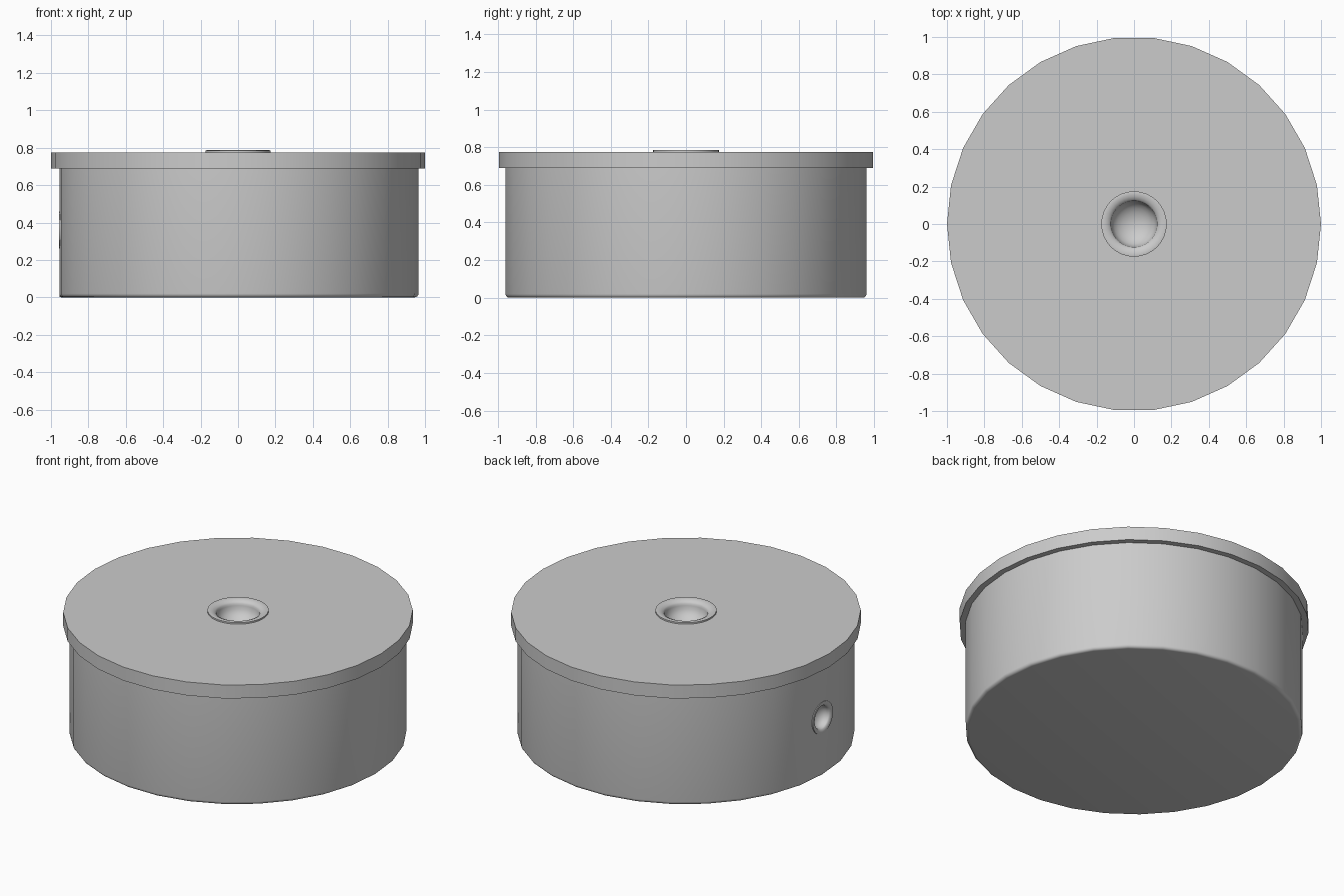
import bpy, bmesh
from math import cos, sin, pi, radians
from mathutils import Matrix

cube = bpy.data.objects.get("Cube")
if cube:
    bpy.data.objects.remove(cube, do_unlink=True)

grey = bpy.data.materials.new("plain grey")
grey.use_nodes = True
colour = (0.6, 0.6, 0.6, 1)
grey.diffuse_color = colour
grey.node_tree.nodes["Principled BSDF"].inputs["Base Color"].default_value = colour


def lathe(name, profile, sides, matrix=Matrix()):
    """Turn an (r, z) profile around z; list it from the outside bottom up and in."""
    bm = bmesh.new()
    rings = [[bm.verts.new((r * cos(2 * pi * i / sides), r * sin(2 * pi * i / sides), z))
              for i in range(sides)] for r, z in profile]
    for low, high in zip(rings, rings[1:]):
        for i in range(sides):
            k = (i + 1) % sides
            bm.faces.new((low[i], low[k], high[k], high[i]))
    bmesh.ops.remove_doubles(bm, verts=bm.verts, dist=1e-5)
    bm.transform(matrix)
    mesh = bpy.data.meshes.new(name)
    bm.to_mesh(mesh)
    bm.free()
    mesh.materials.append(grey)
    obj = bpy.data.objects.new(name, mesh)
    bpy.context.collection.objects.link(obj)
    return obj


def smooth(obj):
    bpy.ops.object.select_all(action='DESELECT')
    obj.select_set(True)
    bpy.context.view_layer.objects.active = obj
    bpy.ops.object.shade_smooth_by_angle(angle=radians(35))


def eyelet(name, radius, matrix):
    """Raised rim leading into a rounded recess; z = 0 is the host surface."""
    rim = [(1, -0.06), (1, 0.055), (0.96, 0.065), (0.84, 0.045), (0.75, 0.0), (0.71, -0.05)]
    bowl = [(0.7 * cos(a * pi / 12), -0.12 - 0.5 * sin(a * pi / 12)) for a in range(7)]
    profile = [(r * radius, z * radius) for r, z in rim + bowl]
    smooth(lathe(name, profile, 32, matrix))


# Round container with a softened bottom edge
R, B = 0.965, 0.02
corner = [(R - B + B * sin(a * pi / 8), B - B * cos(a * pi / 8)) for a in range(5)]
body = lathe("container_body", [(0, 0)] + corner + [(R, 0.74), (0, 0.74)], 30)
for v in body.data.vertices:
    v.co.x = max(v.co.x, -0.955)

# Recess for the side port
side = Matrix.Translation((-0.951, 0, 0.36)) @ Matrix.Rotation(-pi / 2, 4, 'Y')
cutter = lathe("port_cutter", [(0, -0.15), (0.085, -0.15), (0.085, 0.1), (0, 0.1)], 32, side)
cutter.hide_render = True
cut = body.modifiers.new("port_hole", 'BOOLEAN')
cut.operation = 'DIFFERENCE'
cut.solver = 'EXACT'
cut.object = cutter
bpy.context.view_layer.objects.active = body
bpy.ops.object.modifier_apply(modifier=cut.name)
bpy.data.objects.remove(cutter, do_unlink=True)
smooth(body)

# Overhanging lid, open in the middle for its eyelet
smooth(lathe("lid", [(0.93, 0.69), (1, 0.69), (1, 0.775), (0.15, 0.775)], 30))

# The opening in the lid needs depth below it
well = lathe("well_cutter", [(0, 0.6), (0.16, 0.6), (0.16, 0.8), (0, 0.8)], 32)
well.hide_render = True
cut = body.modifiers.new("lid_well", 'BOOLEAN')
cut.operation = 'DIFFERENCE'
cut.solver = 'EXACT'
cut.object = well
bpy.context.view_layer.objects.active = body
bpy.ops.object.modifier_apply(modifier=cut.name)
bpy.data.objects.remove(well, do_unlink=True)
smooth(body)

# Eyelets in the lid and the side
eyelet("lid_eyelet", 0.175, Matrix.Translation((0, 0, 0.775)))
eyelet("side_eyelet", 0.1, side)
